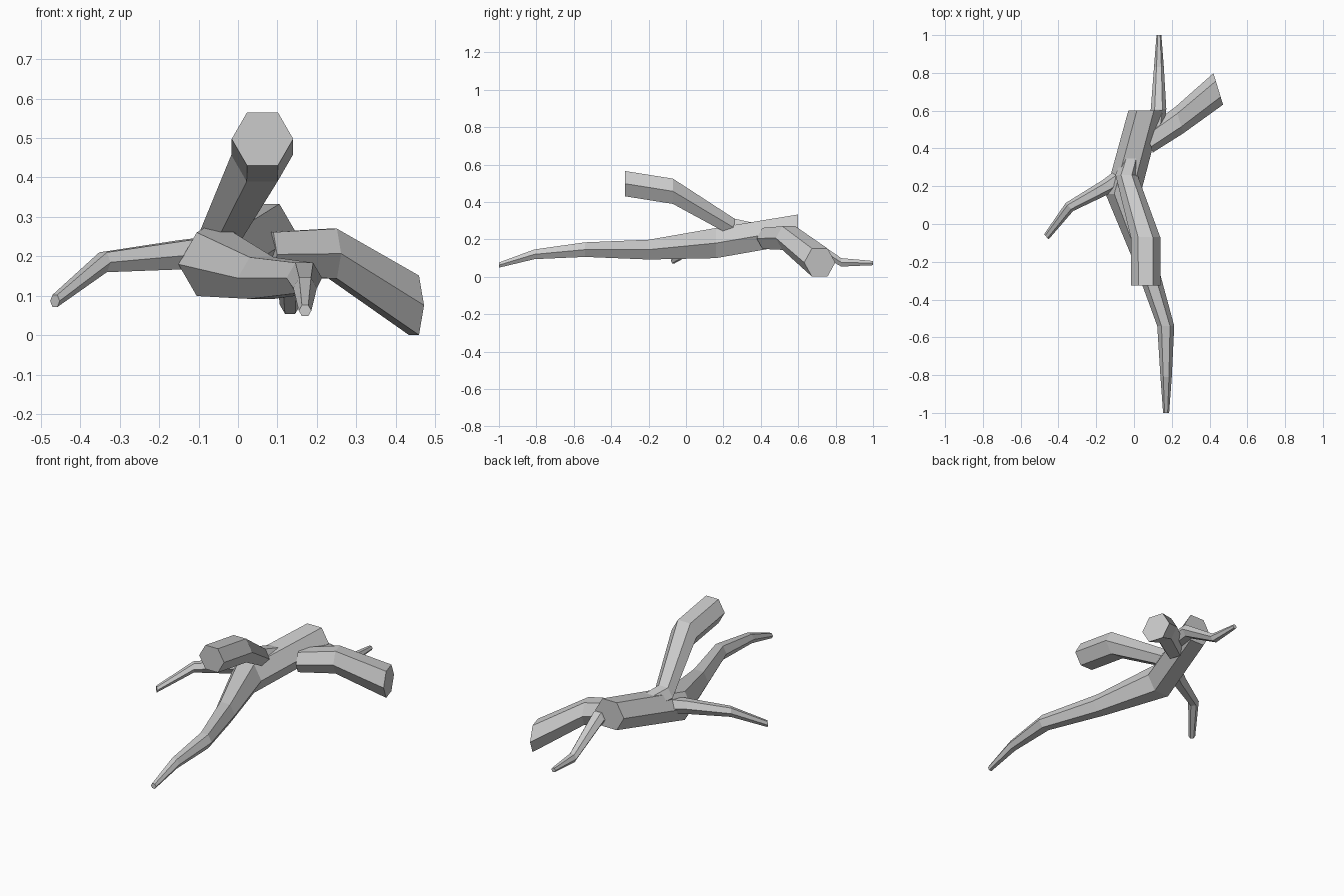
import bpy, bmesh
from math import sin, cos, radians

SIDES = 6


def limb(name, yaw, path):
    """Hexagonal tube; path = (x, y, z, radius). Rings stand upright, turned by yaw about z."""
    bm = bmesh.new()
    a = radians(yaw)
    rings = []
    for x, y, z, r in path:
        ring = []
        for i in range(SIDES):
            t = radians(i * 360 / SIDES)
            u, v = r * cos(t), r * sin(t)
            ring.append(bm.verts.new((x + u * cos(a), y + u * sin(a), z + v)))
        rings.append(ring)
    for p, q in zip(rings, rings[1:]):
        for i in range(SIDES):
            j = (i + 1) % SIDES
            bm.faces.new((p[i], p[j], q[j], q[i]))
    bm.faces.new(rings[0])
    bm.faces.new(rings[-1])
    bmesh.ops.recalc_face_normals(bm, faces=bm.faces[:])
    mesh = bpy.data.meshes.new(name)
    bm.to_mesh(mesh)
    bm.free()
    ob = bpy.data.objects.new(name, mesh)
    bpy.context.collection.objects.link(ob)
    return ob


# Main stem, thick cut end at the back tapering to the front tip
limb("main_stem", 0, [
    (0.06, 0.60, 0.255, 0.09), (-0.058, 0.16, 0.18, 0.093), (0.06, -0.20, 0.145, 0.061),
    (0.168, -0.54, 0.145, 0.045), (0.17, -0.81, 0.12, 0.030), (0.17, -1.0, 0.0625, 0.016)])

# Raised cut branch
limb("raised_branch", 0, [
    (0.015, 0.45, 0.23, 0.045), (-0.04, 0.26, 0.26, 0.058),
    (0.061, -0.07, 0.457, 0.078), (0.062, -0.325, 0.4975, 0.078)])

# Thick cut branch on the right, resting on the ground
limb("right_branch", -73, [
    (0.08, 0.44, 0.205, 0.065), (0.24, 0.55, 0.207, 0.073), (0.446, 0.715, 0.076, 0.087)])

# Thin twig on the left
limb("left_twig", -48, [
    (-0.05, 0.26, 0.21, 0.048), (-0.14, 0.20, 0.204, 0.042),
    (-0.342, 0.09, 0.185, 0.029), (-0.464, -0.068, 0.087, 0.018)])

# Thin twig at the back
limb("back_twig", 0, [
    (0.115, 0.50, 0.22, 0.045), (0.13, 0.61, 0.215, 0.041),
    (0.132, 0.83, 0.077, 0.026), (0.132, 1.0, 0.073, 0.013)])
